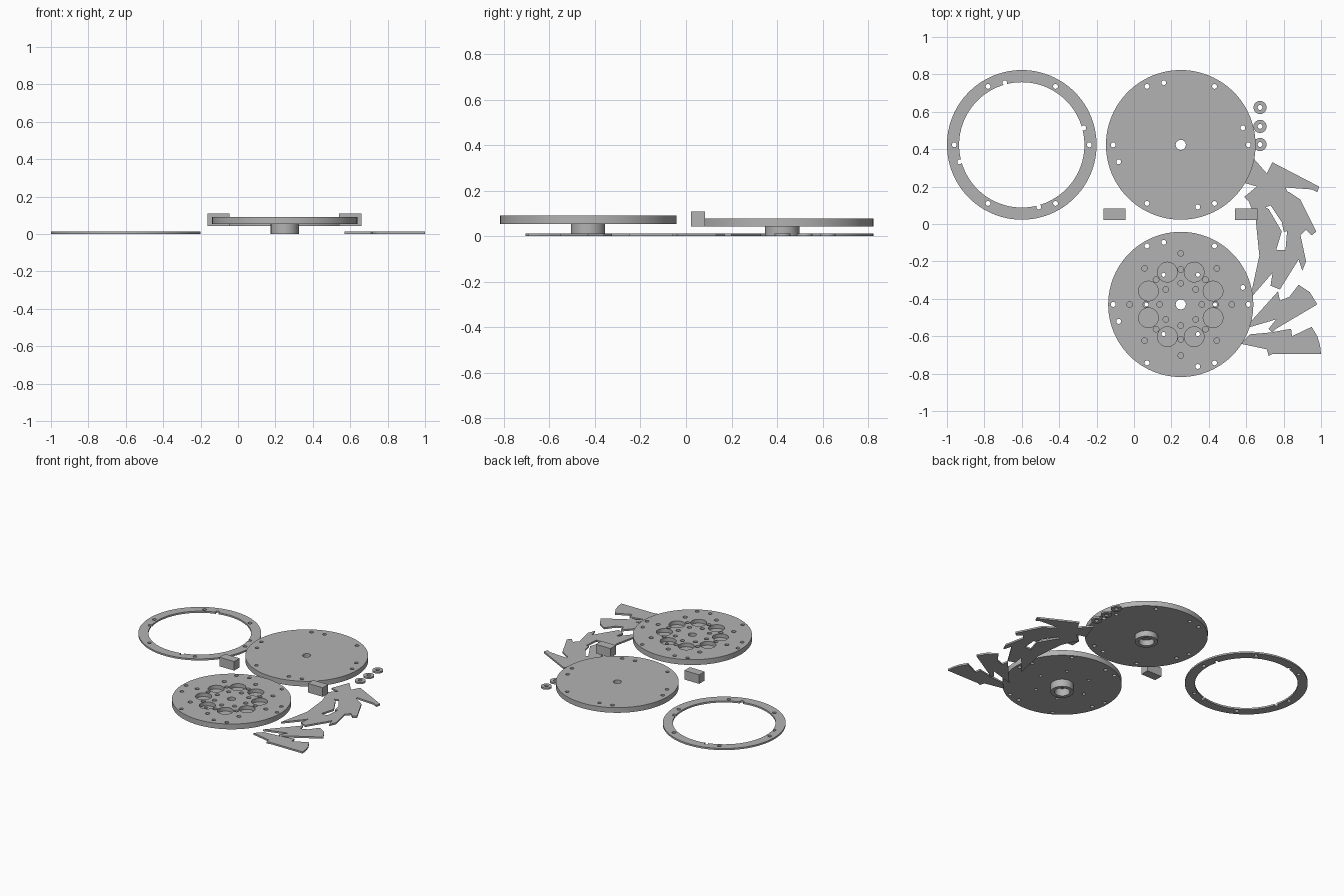
import bpy, bmesh, math
from mathutils import Matrix

cube = bpy.data.objects.get("Cube")
if cube:
    bpy.data.objects.remove(cube)

grey = bpy.data.materials.new("plain_grey")
grey.use_nodes = True
colour = (0.45, 0.45, 0.45, 1)
grey.diffuse_color = colour
grey.node_tree.nodes["Principled BSDF"].inputs["Base Color"].default_value = colour

SHEET = 0.012      # thickness of the flat cut parts
HOLE = 0.013       # screw hole radius


def add_object(name, bm, location=(0, 0, 0)):
    bmesh.ops.recalc_face_normals(bm, faces=bm.faces)
    mesh = bpy.data.meshes.new(name)
    bm.to_mesh(mesh)
    bm.free()
    mesh.materials.append(grey)
    obj = bpy.data.objects.new(name, mesh)
    obj.location = location
    bpy.context.collection.objects.link(obj)
    return obj


def lathe(name, profile, location, steps=96):
    """Revolve a closed (radius, height) profile about z."""
    bm = bmesh.new()
    rings = []
    for i in range(steps):
        a = 2 * math.pi * i / steps
        rings.append([bm.verts.new((r * math.cos(a), r * math.sin(a), z)) for r, z in profile])
    n = len(profile)
    for i in range(steps):
        here, after = rings[i], rings[(i + 1) % steps]
        for j in range(n):
            k = (j + 1) % n
            bm.faces.new((here[j], after[j], after[k], here[k]))
    return add_object(name, bm, location)


def circle_of(count, radius, start=0):
    return [(radius * math.cos(math.radians(start) + 2 * math.pi * i / count),
             radius * math.sin(math.radians(start) + 2 * math.pi * i / count))
            for i in range(count)]


def drill(obj, groups, bottom, top):
    """Cut round holes; groups hold (centres, radius)."""
    bm = bmesh.new()
    for centres, radius in groups:
        for x, y in centres:
            bmesh.ops.create_cone(bm, cap_ends=True, segments=24, radius1=radius, radius2=radius,
                                  depth=top - bottom,
                                  matrix=Matrix.Translation((x, y, (top + bottom) / 2)))
    cutter = add_object("hole_cutter", bm, obj.location)
    cutter.hide_render = True
    mod = obj.modifiers.new("holes", "BOOLEAN")
    mod.operation, mod.solver, mod.object = "DIFFERENCE", "EXACT", cutter
    bpy.context.view_layer.update()
    graph = bpy.context.evaluated_depsgraph_get()
    result = bpy.data.meshes.new_from_object(obj.evaluated_get(graph))
    obj.modifiers.clear()
    obj.data = result
    bpy.data.objects.remove(cutter)


def smooth(obj):
    bpy.ops.object.select_all(action="DESELECT")
    obj.select_set(True)
    bpy.context.view_layer.objects.active = obj
    bpy.ops.object.shade_smooth_by_angle(angle=math.radians(30))


def hub_disc(name, radius, bottom, top, location):
    """Disc with a hollow hub underneath and a centre hole."""
    return lathe(name, [(0.027, top), (radius, top), (radius, bottom), (0.075, bottom),
                        (0.075, 0), (0.05, 0), (0.05, bottom), (0.027, bottom)], location)


# Rim screws: six even ones and four slightly further in
rim = [(circle_of(6, 0.361), HOLE), (circle_of(4, 0.344, 15.3), HOLE)]

# Plain disc
plain_disc = hub_disc("plain_disc", 0.4, 0.041, 0.078, (0.25, 0.423, 0))
drill(plain_disc, rim, -0.1, 0.2)

# Pocketed disc: round recesses in the top, then the through holes
pocket_disc = hub_disc("pocket_disc", 0.388, 0.053, 0.091, (0.25, -0.43, 0))
drill(pocket_disc, [(circle_of(8, 0.187, 22.5), 0.053), (circle_of(8, 0.187), 0.015),
                    (circle_of(8, 0.273), 0.015), (circle_of(8, 0.113), 0.015)], 0.064, 0.2)
drill(pocket_disc, rim + [(circle_of(6, 0.183), 0.011)], -0.1, 0.2)

# Flat ring
flat_ring = lathe("flat_ring", [(0.335, 0), (0.4, 0), (0.4, SHEET), (0.335, SHEET)],
                  (-0.6, 0.423, 0))
drill(flat_ring, rim, -0.1, 0.2)

for part in (plain_disc, pocket_disc, flat_ring):
    smooth(part)

# Washers
for i, y in enumerate((0.425, 0.522, 0.623)):
    smooth(lathe(f"washer_{i + 1}", [(0.013, 0), (0.035, 0), (0.035, SHEET), (0.013, SHEET)],
                 (0.674, y, 0), 32))

# Two blocks
for name, x in (("left_block", 0.6), ("right_block", -0.104)):
    bm = bmesh.new()
    bmesh.ops.create_cube(bm, size=1)
    bmesh.ops.scale(bm, vec=(0.118, 0.062, 0.065), verts=bm.verts)
    add_object(name, bm, (x, 0.052, 0.0755))


def blade(name, outline):
    """Flat plate from an outline in hundredths of a unit."""
    bm = bmesh.new()
    face = bm.faces.new([bm.verts.new((x / 100, y / 100, 0)) for x, y in outline])
    up = bmesh.ops.extrude_face_region(bm, geom=[face])["geom"]
    bmesh.ops.translate(bm, vec=(0, 0, SHEET),
                        verts=[v for v in up if isinstance(v, bmesh.types.BMVert)])
    add_object(name, bm)


# Thin angular blades lying in an overlapping chain
blade("blade_top", [(59, 22), (64, 35), (71, 27), (74, 33), (99, 20), (98, 17),
                    (95, 18.5), (81, 19.5), (83, 15), (72, 14), (66, 20)])
blade("blade_upper", [(59, 14.5), (68, 22), (83, 17), (89, 13), (97.5, -4), (95, -6),
                      (92, -3), (80, -4), (79, 1), (73, 10), (66, 7)])
blade("blade_middle", [(61, 13), (72, 8), (79, -4), (76, -14), (75, -25), (62, -40),
                       (67, -17), (65, 3)])
blade("blade_lower", [(82, -2), (92, -3), (89, -6), (92, -20), (90, -25), (88, -19),
                      (78, -35), (73, -33), (76, -14), (81, -14)])
blade("blade_fan_upper", [(59, -56), (77, -36), (78, -41), (83, -39), (88, -32.5), (94, -36.5),
                          (98, -43), (76, -56), (74, -58), (72, -56), (76, -51)])
blade("blade_fan_lower", [(57, -64), (62, -59), (73, -58), (84, -56), (84.5, -60),
                          (95, -55), (98, -60), (99.5, -65), (100, -69.5), (74, -69.5),
                          (72, -70.5), (71, -67)])
